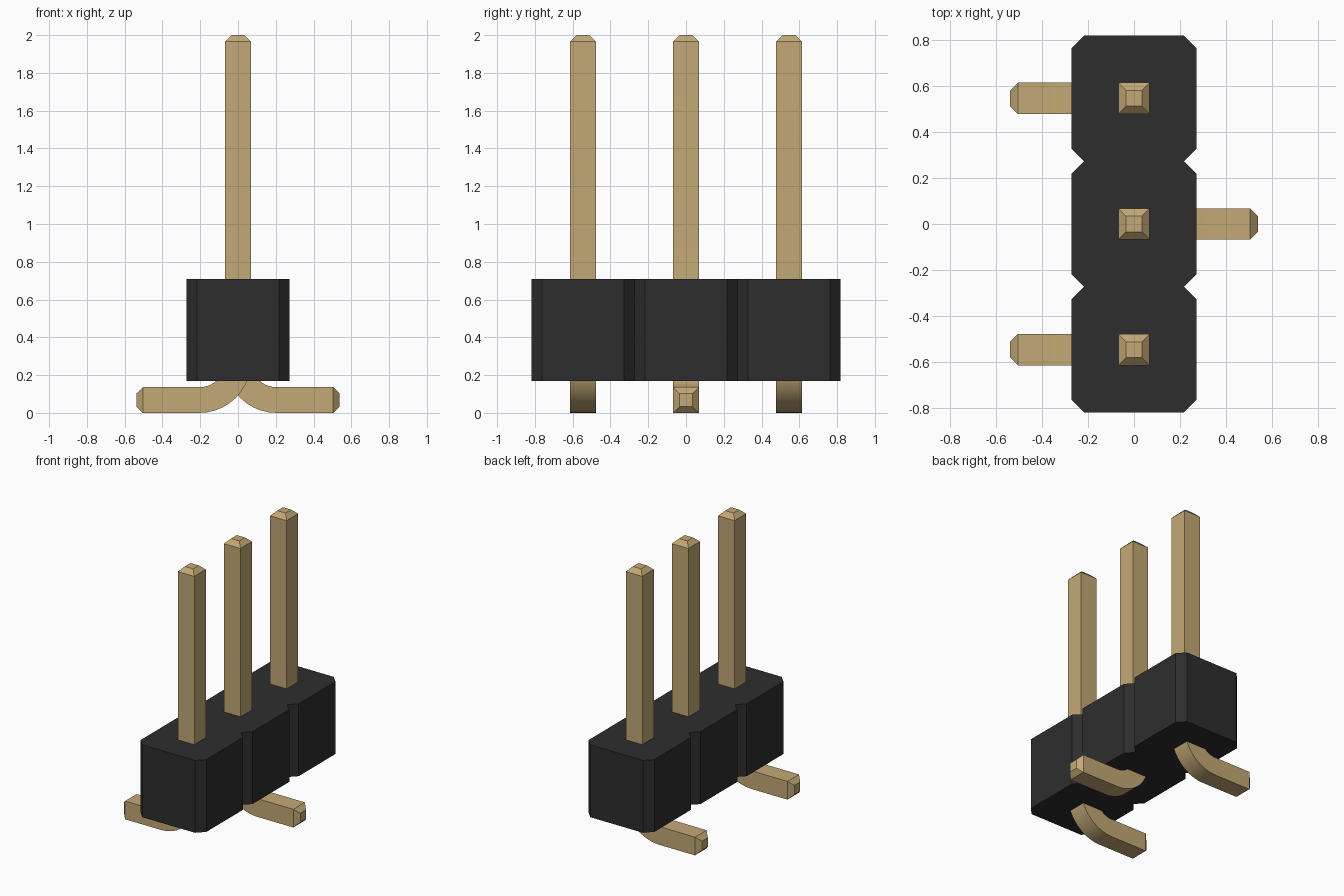
import bpy, bmesh, math

cube = bpy.data.objects.get("Cube")
if cube:
    bpy.data.objects.remove(cube, do_unlink=True)

PITCH = 0.545        # spacing between pins
HALF = 0.068         # half thickness of a pin
TIP = 0.034          # taper length and half width of a pin tip
SIDE = 0.272         # half width of the housing
CUT = 0.055          # corner chamfer of the housing
BOTTOM, TOP = 0.17, 0.71
BEND_X, BEND_Z, BEND_R = 0.204, 0.272, 0.204


def make_material(name, rgb):
    mat = bpy.data.materials.new(name)
    mat.use_nodes = True
    color = (*rgb, 1.0)
    mat.diffuse_color = color
    mat.node_tree.nodes["Principled BSDF"].inputs["Base Color"].default_value = color
    return mat


def finish(bm, name, mat):
    bmesh.ops.recalc_face_normals(bm, faces=bm.faces[:])
    mesh = bpy.data.meshes.new(name)
    bm.to_mesh(mesh)
    bm.free()
    mesh.materials.append(mat)
    obj = bpy.data.objects.new(name, mesh)
    bpy.context.collection.objects.link(obj)
    return obj


black = make_material("black plastic", (0.027, 0.027, 0.028))
gold = make_material("gold metal", (0.55, 0.395, 0.18))


# Housing: three chamfered cells joined in a row, extruded upward
def make_housing():
    right = []
    for i in (-1, 0, 1):
        y = i * PITCH
        h = PITCH / 2
        right += [(SIDE - CUT, y - h), (SIDE, y - h + CUT), (SIDE, y + h - CUT)]
    right.append((SIDE - CUT, 1.5 * PITCH))
    outline = right + [(-x, y) for x, y in reversed(right)]
    bm = bmesh.new()
    base = bm.faces.new([bm.verts.new((x, y, BOTTOM)) for x, y in outline])
    ext = bmesh.ops.extrude_face_region(bm, geom=[base])
    top = [v for v in ext["geom"] if isinstance(v, bmesh.types.BMVert)]
    bmesh.ops.translate(bm, verts=top, vec=(0, 0, TOP - BOTTOM))
    return finish(bm, "housing", black)


# Pin: square section swept down the post, round the bend and along the foot
def make_pin(name, y, side):
    # each station: centre x, centre z, turn angle, half width
    stations = [(0, 2.0, 0, TIP), (0, 2.0 - TIP, 0, HALF)]
    steps = 10
    for i in range(steps + 1):
        a = math.pi / 2 * i / steps
        stations.append((BEND_X - BEND_R * math.cos(a),
                         BEND_Z - BEND_R * math.sin(a), a, HALF))
    foot = math.pi / 2
    stations += [(0.504, HALF, foot, HALF), (0.538, HALF, foot, TIP)]

    bm = bmesh.new()
    rings = []
    for x, z, a, h in stations:
        ring = []
        for u, v in ((-1, -1), (1, -1), (1, 1), (-1, 1)):
            ring.append(bm.verts.new((side * (x + u * h * math.cos(a)),
                                      y + v * h,
                                      z + u * h * math.sin(a))))
        rings.append(ring)
    for r0, r1 in zip(rings, rings[1:]):
        for k in range(4):
            n = (k + 1) % 4
            bm.faces.new((r0[k], r0[n], r1[n], r1[k]))
    bm.faces.new(rings[0])
    bm.faces.new(rings[-1])
    obj = finish(bm, name, gold)
    # Smooth bend with sharp edges kept
    bpy.ops.object.select_all(action="DESELECT")
    obj.select_set(True)
    bpy.context.view_layer.objects.active = obj
    bpy.ops.object.shade_smooth_by_angle(angle=math.radians(25))


make_housing()
for name, row, side in (("front_pin", -1, -1), ("middle_pin", 0, 1), ("back_pin", 1, -1)):
    make_pin(name, row * PITCH, side)
